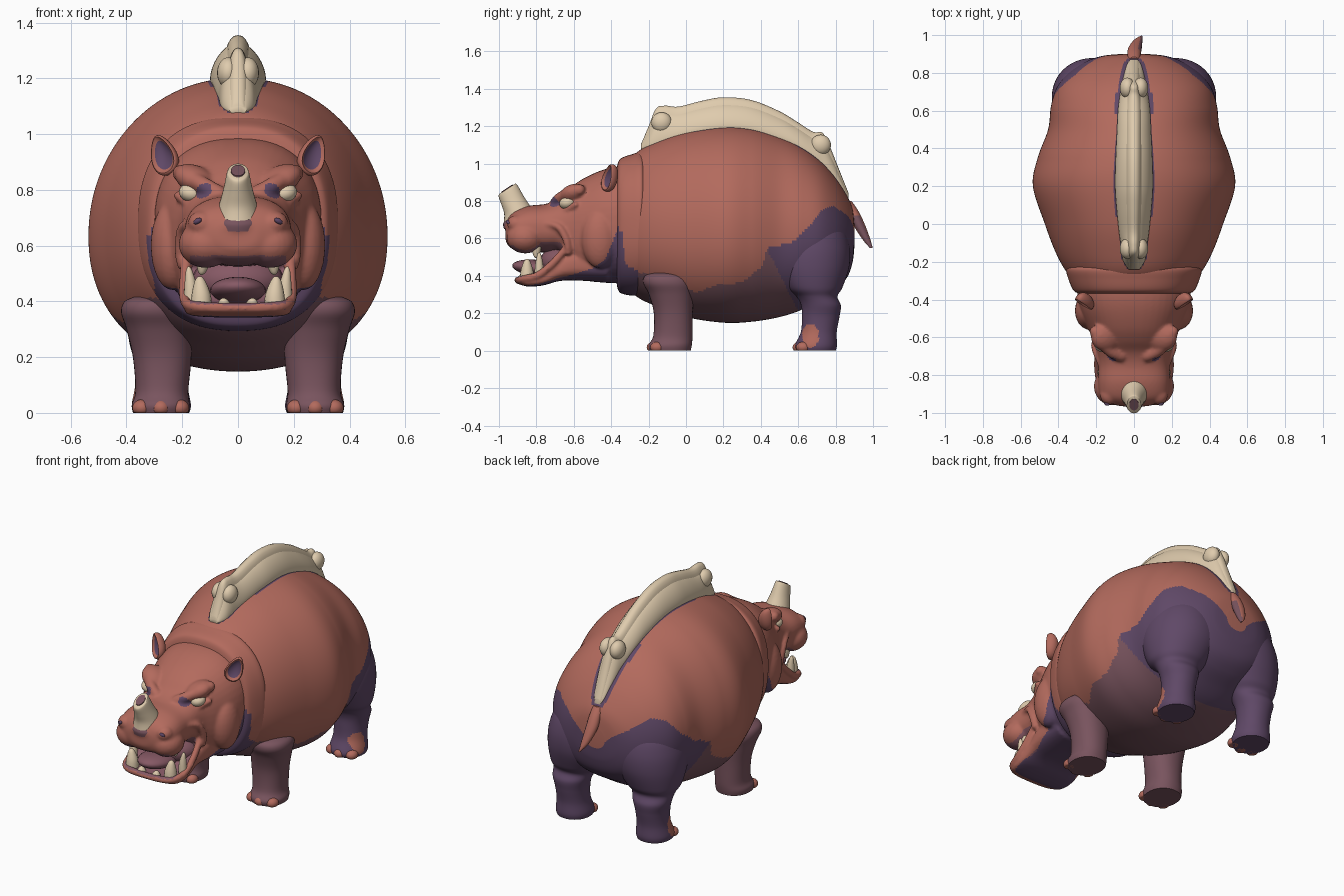
import bpy, bmesh, math
from mathutils import Matrix, Vector, Euler

if "Cube" in bpy.data.objects:
    bpy.data.objects.remove(bpy.data.objects["Cube"])

COLORS = {"hide": (0.45, 0.145, 0.11), "purple": (0.115, 0.065, 0.135), "mauve": (0.19, 0.088, 0.112),
          "bone": (0.74, 0.60, 0.42), "flesh": (0.24, 0.10, 0.13)}
MATS, INDEX = [], {}
for i, (n, c) in enumerate(COLORS.items()):
    m = bpy.data.materials.new(n)
    m.diffuse_color = (*c, 1)
    m.use_nodes = True
    m.node_tree.nodes["Principled BSDF"].inputs["Base Color"].default_value = m.diffuse_color
    MATS.append(m)
    INDEX[n] = i


def interp(pts, x):
    if x <= pts[0][0]:
        return pts[0][1]
    for (a, va), (b, vb) in zip(pts, pts[1:]):
        if x <= b:
            return va + (vb - va) * (x - a) / (b - a)
    return pts[-1][1]


def finish(bm, name, rule="hide"):
    """Turn a bmesh into a smooth object, coloured by a name or by a rule(center, normal)."""
    bmesh.ops.recalc_face_normals(bm, faces=bm.faces)
    bm.normal_update()
    for f in bm.faces:
        f.smooth = True
        key = rule if isinstance(rule, str) else rule(f.calc_center_median(), f.normal)
        f.material_index = INDEX[key]
    me = bpy.data.meshes.new(name)
    bm.to_mesh(me)
    bm.free()
    for m in MATS:
        me.materials.append(m)
    me.set_sharp_from_angle(angle=math.radians(50))
    ob = bpy.data.objects.new(name, me)
    bpy.context.collection.objects.link(ob)
    return ob


def spline(keys, sub):
    out = []
    for i in range(len(keys) - 1):
        p = [keys[min(max(i + k, 0), len(keys) - 1)] for k in (-1, 0, 1, 2)]
        for s in range(sub):
            t = s / sub
            out.append([0.5 * (2 * b + (c - a) * t + (2 * a - 5 * b + 4 * c - d) * t * t
                               + (3 * b - a - 3 * c + d) * t ** 3) for a, b, c, d in zip(*p)])
    return out + [list(keys[-1])]


def loft(name, keys, axis="Y", seg=32, sub=5, e=2.0, droop=0.0, rule="hide"):
    """Skin of superellipse rings. Keys: (position, centre u, centre v, radius u, radius v, tilt)."""
    bm = bmesh.new()
    rings = []
    for t, cu, cv, ru, rv, tilt in spline([(*k, 0)[:6] for k in keys], sub):
        ru, rv, ring = max(ru, 0.002), max(rv, 0.002), []
        for j in range(seg):
            a = math.tau * j / seg
            c, s = math.cos(a), math.sin(a)
            u = ru * math.copysign(abs(c) ** (2 / e), c)
            v = rv * (math.copysign(abs(s) ** (2 / e), s) - droop * c * c)
            q = t + tilt * v
            ring.append(bm.verts.new((cu + u, q, cv + v) if axis == "Y" else (cu + u, cv + v, q)))
        rings.append(ring)
    for r0, r1 in zip(rings, rings[1:]):
        for j in range(seg):
            k = (j + 1) % seg
            bm.faces.new((r0[j], r0[k], r1[k], r1[j]))
    bm.faces.new(rings[0])
    bm.faces.new(rings[-1])
    return finish(bm, name, rule)


def span(rows):
    """Rows (y, bottom, top, half width) to loft keys."""
    return [(y, 0, (b + t) / 2, w, (t - b) / 2) for y, b, t, w in rows]


def blob(name, loc, size, rot=(0, 0, 0), rule="hide"):
    bm = bmesh.new()
    mat = Matrix.LocRotScale(Vector(loc), Euler(rot), Vector(size))
    bmesh.ops.create_uvsphere(bm, u_segments=24, v_segments=16, radius=1, matrix=mat)
    for v in bm.verts:
        v.co.z = max(v.co.z, 0)
    return finish(bm, name, rule)


def rope(name, pts, radius, rule="hide"):
    """Chain of round beads along a smoothed path, to be fused into a larger part."""
    bm = bmesh.new()
    for p in spline(pts, 8):
        bmesh.ops.create_icosphere(bm, subdivisions=2, radius=radius, matrix=Matrix.Translation(p))
    return finish(bm, name, rule)


def fuse(name, parts, voxel, rule):
    bm = bmesh.new()
    for p in parts:
        bm.from_mesh(p.data)
        bpy.data.objects.remove(p)
    ob = finish(bm, name)
    r = ob.modifiers.new("blend", "REMESH")
    r.mode, r.voxel_size = "VOXEL", voxel
    s = ob.modifiers.new("soften", "SMOOTH")
    s.factor, s.iterations = 0.5, 6
    dg = bpy.context.evaluated_depsgraph_get()
    me = bpy.data.meshes.new_from_object(ob.evaluated_get(dg))
    bpy.data.objects.remove(ob)
    bm = bmesh.new()
    bm.from_mesh(me)
    return finish(bm, name, rule)


# Back ridge profile: (y, base height, rise, half width)
RIDGE = [(-.24, 1.085, .02, .03), (-.2, 1.10, .10, .055), (-.16, 1.115, .18, .065), (-.11, 1.135, .175, .07),
         (-.04, 1.155, .15, .08), (.08, 1.185, .15, .092), (.2, 1.2, .155, .1), (.35, 1.19, .15, .097),
         (.5, 1.145, .135, .09), (.6, 1.1, .12, .085), (.68, 1.045, .125, .075), (.73, 1.0, .165, .065),
         (.77, .96, .13, .058), (.81, .91, .08, .048), (.85, .85, .04, .035), (.87, .82, .02, .02)]
RIDGE_W = [(r[0], r[3]) for r in RIDGE]
BELLY = [(-.35, .42), (-.2, .42), (-.05, .36), (.05, .32), (.29, .37), (.41, .45), (.43, .54), (.555, .575),
         (.66, .67), (.73, .75), (.79, .765), (.86, .72), (.92, .66)]


def body_rule(c, n):
    if c.z > .8 and -.24 < c.y < .885 and abs(c.x) < interp(RIDGE_W, c.y) + (.02 if c.y > .58 else .003):
        return "purple"
    dip = .12 * math.exp(-(c.x / .11) ** 2) if c.y > .8 else 0
    if c.z < interp(BELLY, c.y) - dip + .008 * math.sin(22 * c.y + 9 * c.x):
        return "purple" if c.y > .43 + (.55 - c.z) * .5 else "mauve"
    return "hide"


def back_leg_rule(c, n):
    if abs(c.x) > .3 and ((c.y - .665) / .045) ** 2 + ((c.z - .08) / .065) ** 2 < 1:
        return "hide"
    return "purple" if body_rule(c, n) == "mauve" else body_rule(c, n)


# Torso
loft("body", span([(-.32, .34, 1.0, .30), (-.25, .28, 1.07, .36), (-.15, .235, 1.12, .415), (0, .18, 1.17, .472),
                   (.2, .15, 1.2, .535), (.35, .155, 1.19, .51), (.5, .18, 1.145, .455), (.62, .22, 1.09, .44),
                   (.72, .28, 1.015, .41), (.8, .33, .925, .345), (.86, .39, .83, .255), (.89, .47, .76, .165),
                   (.9, .55, .68, .07)]), seg=200, sub=15, e=2.1, droop=.08, rule=body_rule)

# Bony ridge along the back: broad base and a raised rounded spine
loft("back_ridge", [(y, 0, z, w, h * .84) for y, z, h, w in RIDGE], seg=36, e=1.7, rule="bone")
loft("ridge_spine", [(y, 0, z, w * .42 + .012, h) for y, z, h, w in RIDGE], seg=28, e=2.3, rule="bone")
for y, z in ((-.13, 1.22), (.72, 1.1)):
    for s in (-1, 1):
        blob("ridge_knob", (s * .035, y, z), (.04, .055, .055), rule="bone")

# Neck fold
loft("neck_fold", span([(-.37, .35, .98, .285), (-.352, .31, 1.025, .32), (-.29, .295, 1.05, .348),
                        (-.24, .30, 1.06, .358), (-.215, .34, 1.03, .33)]), seg=120, sub=10, e=2.4,
     rule=lambda c, n: "purple" if c.z < interp([(-.37, .66), (-.34, .64), (-.325, .46), (-.22, .41)], c.y)
     else "hide")

# Head: skull, jaw, lips, cheeks, brows and nose bumps blended together
JAWLINE = [(-.9, .345), (-.8, .355), (-.65, .395), (-.5, .44), (-.43, .49), (-.385, .6), (-.35, .70), (-.3, .72)]


def head_rule(c, n):
    x = abs(c.x)
    if (Vector((x, c.y, c.z)) - Vector((.112, -.69, .79))).length < .038:
        return "purple"
    if c.z < interp(JAWLINE, c.y):
        return "purple"
    if c.y < -.58 and x < .172 and .37 < c.z < .58:
        if n.z < -.55 or (n.z > .55 and c.z < .56) or (n.y < -.4 and c.y > -.76):
            return "flesh"
    return "hide"


parts = [
    loft("skull", span([(-.28, .36, .98, .285), (-.36, .36, .985, .30), (-.45, .365, .965, .285),
                        (-.55, .38, .92, .245), (-.62, .44, .87, .212), (-.68, .52, .815, .195),
                        (-.75, .525, .785, .188), (-.84, .53, .775, .19), (-.91, .54, .75, .18),
                        (-.945, .555, .72, .14), (-.965, .59, .685, .07)]), seg=48, e=2.4),
    loft("jaw", span([(-.42, .37, .55, .22), (-.6, .375, .55, .205), (-.68, .372, .49, .195), (-.76, .35, .41, .195),
                      (-.84, .342, .385, .185), (-.89, .355, .382, .15), (-.905, .36, .375, .09)]), seg=40, e=3),
    blob("nose_pad", (0, -.895, .67), (.11, .08, .055)),
    rope("lower_lip", [(.185, -.64, .55), (.192, -.71, .47), (.19, -.79, .405), (.165, -.865, .385), (.09, -.895, .378),
                       (-.09, -.895, .378), (-.165, -.865, .385), (-.19, -.79, .405), (-.192, -.71, .47),
                       (-.185, -.64, .55)], .021)]
for s in (-1, 1):
    parts += [
        blob("upper_lip", (s * .115, -.86, .605), (.098, .1, .085)),
        blob("nostril_bump", (s * .13, -.905, .68), (.05, .052, .045)),
        blob("cheek", (s * .235, -.46, .60), (.078, .1, .16)),
        blob("brow_mass", (s * .15, -.60, .835), (.085, .075, .05), (0, -s * .45, s * .4)),
        rope("brow", [(s * .07, -.70, .785), (s * .115, -.68, .81), (s * .165, -.635, .838), (s * .205, -.57, .86)], .032),
        rope("lower_lid", [(s * .125, -.685, .752), (s * .17, -.65, .75), (s * .215, -.59, .78)], .017),
        rope("cheek_fold", [(s * .17, -.75, .68), (s * .20, -.68, .66), (s * .21, -.64, .59), (s * .20, -.63, .53)], .02)]
fuse("head", parts, .0085, head_rule)

# Eyes, nostrils and ears
for s in (-1, 1):
    blob("eye", (s * .167, -.633, .789), (.045, .045, .034), (0, -s * .25, s * .6), "bone")
    blob("nostril", (s * .145, -.951, .688), (.017, .01, .01), (0, s * .5, s * .4), "purple")
    bm = bmesh.new()
    bmesh.ops.create_uvsphere(bm, u_segments=28, v_segments=20, radius=1,
                              matrix=Matrix.Rotation(math.pi / 2, 4, "X"))
    for v in bm.verts:
        if v.co.y < -.4:
            v.co.y = -.8 - v.co.y
        v.co.x *= 1 - .35 * v.co.z
    place = Matrix.LocRotScale(Vector((s * .267, -.41, .925)), Euler((-.1, s * .4, s * .5)),
                               Vector((.048, .045, .077)))
    inv = place.inverted()
    bm.transform(place)

    def ear_rule(c, n, inv=inv):
        q = inv @ c
        r = math.hypot(q.x / (1 - .35 * q.z), q.z)
        return "purple" if r < .74 and q.y < .25 and q.y > -.8 + math.sqrt(max(0, 1 - r * r)) - .08 else "hide"
    finish(bm, "ear", ear_rule)

# Nose horn with a hollow, tilted tip and a dark base ring
loft("nose_horn", [(.68, 0, -.89, .084, .085, .1), (.74, 0, -.895, .07, .077, .1), (.80, 0, -.925, .053, .062, .3),
                   (.855, 0, -.952, .041, .05, .62), (.866, 0, -.955, .036, .043, .65)], "Z", rule="bone")
loft("horn_hollow", [(.862, 0, -.955, .025, .03, .65), (.870, 0, -.957, .025, .03, .65)], "Z", sub=1, rule="mauve")
loft("horn_ring", [(.675, 0, -.888, .095, .085, .3), (.70, 0, -.888, .095, .09, .3), (.715, 0, -.89, .08, .083, .3)],
     "Z", rule="mauve")

# Mouth lining, tongue and teeth
blob("throat", (0, -.65, .475), (.165, .13, .095), rule="flesh")
blob("tongue", (0, -.79, .44), (.1, .14, .045), (-.12, 0, 0), "flesh")


def tooth(name, x, y, z0, z1, r):
    h = z1 - z0
    loft(name, [(z0, x, y, r, r), (z0 + .45 * h, x, y, r * .88, r * .88), (z0 + .85 * h, x * 1.03, y, r * .5, r * .5),
                (z1, x * 1.04, y, r * .15, r * .15)], "Z", seg=16, rule="bone")


for s in (-1, 1):
    tooth("lower_tusk", s * .132, -.85, .37, .49, .039)
    tooth("side_tooth", s * .17, -.785, .40, .525, .025)
    tooth("front_tooth", s * .05, -.875, .375, .412, .026)
    tooth("upper_tooth", s * .125, -.80, .57, .495, .028)

# Legs and toes
for s in (-1, 1):
    loft("front_leg", [(0, s * .277, -.085, .1, .11), (.03, s * .277, -.085, .104, .116), (.08, s * .273, -.07, .095, .105),
                       (.2, s * .272, -.068, .105, .104), (.3, s * .285, -.08, .115, .118),
                       (.36, s * .297, -.095, .122, .133), (.40, s * .295, -.10, .112, .12), (.42, s * .29, -.10, .07, .07)],
         "Z", seg=40, e=2.2, rule="mauve")
    loft("back_leg", [(0, s * .275, .695, .1, .105), (.03, s * .275, .695, .106, .112), (.1, s * .275, .71, .094, .096),
                      (.18, s * .275, .72, .097, .1), (.24, s * .275, .722, .112, .106), (.29, s * .268, .70, .13, .11),
                      (.34, s * .255, .682, .165, .155), (.45, s * .225, .668, .21, .205),
                      (.56, s * .21, .66, .215, .215), (.66, s * .2, .66, .18, .18), (.72, s * .18, .66, .1, .1)],
         "Z", seg=72, sub=8, e=2.1, rule=back_leg_rule)
    for y, kind in ((-.165, "front"), (.615, "back")):
        for dx in (-.068, 0, .068):
            blob(kind + "_toe", (s * .277 + dx, y - .007 + 4 * dx * dx, .018), (.034, .038, .03))

# Tail
loft("tail", [(.80, 0, .855, .03, .03), (.75, 0, .89, .034, .03), (.68, .004, .922, .036, .032),
              (.6, .02, .962, .024, .022), (.55, .04, .99, .005, .008)], "Z", seg=20,
     rule=lambda c, n: "mauve" if c.z < .72 and n.x > .4 else "hide")
